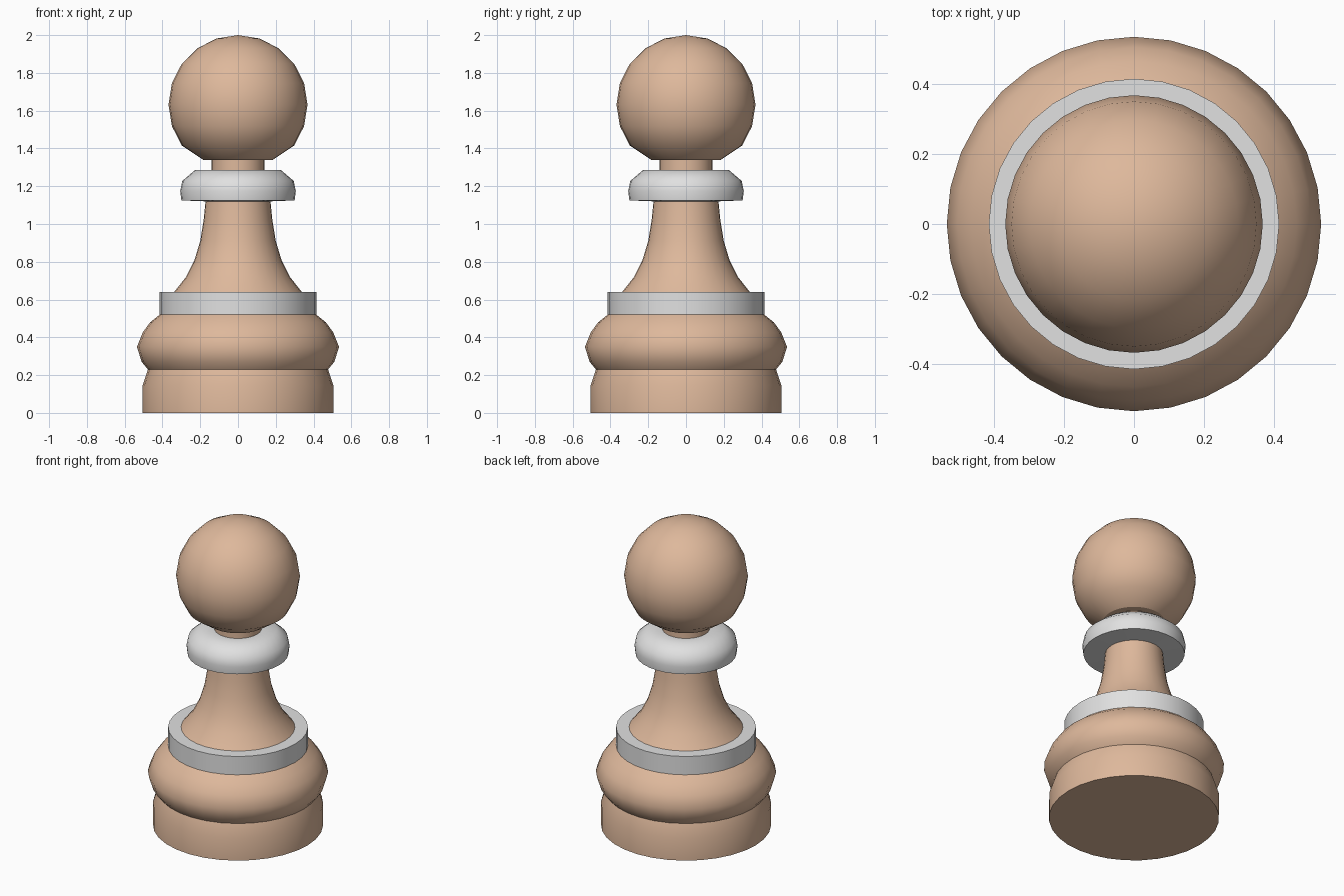
import bpy
import bmesh
from math import sin, cos, pi, radians

SIDES = 32

cube = bpy.data.objects.get("Cube")
if cube:
    bpy.data.objects.remove(cube, do_unlink=True)


def make_material(name, rgb):
    mat = bpy.data.materials.new(name)
    mat.use_nodes = True
    color = (*rgb, 1)
    mat.diffuse_color = color
    mat.node_tree.nodes["Principled BSDF"].inputs["Base Color"].default_value = color
    return mat


def lathe(name, profile, mat, sharp=40):
    """Turn (radius, height) points, listed bottom to top, about the z axis."""
    bm = bmesh.new()
    rings = []
    for r, z in profile:
        if r == 0:
            rings.append([bm.verts.new((0, 0, z))] * SIDES)
        else:
            angles = [2 * pi * i / SIDES for i in range(SIDES)]
            rings.append([bm.verts.new((r * cos(a), r * sin(a), z)) for a in angles])
    for low, high in zip(rings, rings[1:]):
        for i in range(SIDES):
            j = (i + 1) % SIDES
            corners = [low[i], low[j], high[j], high[i]]
            bm.faces.new(list(dict.fromkeys(corners)))
    mesh = bpy.data.meshes.new(name)
    bm.to_mesh(mesh)
    bm.free()
    mesh.materials.append(mat)
    obj = bpy.data.objects.new(name, mesh)
    bpy.context.collection.objects.link(obj)
    bpy.ops.object.select_all(action='DESELECT')
    obj.select_set(True)
    bpy.context.view_layer.objects.active = obj
    bpy.ops.object.shade_smooth_by_angle(angle=radians(sharp))
    return obj


wood = make_material("tan_wood", (0.73, 0.48, 0.33))
white = make_material("pale_grey", (0.75, 0.75, 0.75))

# Foot with a slight taper, closed underneath
lathe("foot", [(0, 0), (0.505, 0), (0.505, 0.145), (0.477, 0.23)], wood)

# Rounded bulge above the foot
lathe("base_bulge", [(0.477, 0.23), (0.51, 0.27), (0.535, 0.35), (0.505, 0.425),
                     (0.465, 0.48), (0.415, 0.52)], wood)

# Flat band with its top ledge
lathe("lower_band", [(0.415, 0.52), (0.415, 0.64), (0.338, 0.64)], white)

# Flared stem
lathe("stem", [(0.338, 0.64), (0.275, 0.72), (0.23, 0.81), (0.2, 0.91),
               (0.182, 1.02), (0.172, 1.12)], wood)

# Rounded collar, flat above and below
lathe("collar", [(0.172, 1.12), (0.3, 1.125), (0.306, 1.175), (0.295, 1.228),
                 (0.228, 1.285), (0.14, 1.285)], white, 60)

# Short neck and the underside of the head
lathe("neck", [(0.14, 1.285), (0.14, 1.34), (0.185, 1.34)], wood)

# Ball head, cut flat at the bottom
R, CENTRE = 0.368, 1.632
ball = [(R * sin(radians(a)), CENTRE + R * cos(radians(a))) for a in range(126, 0, -18)]
lathe("head", [(0.185, 1.34)] + ball + [(0, CENTRE + R)], wood)
